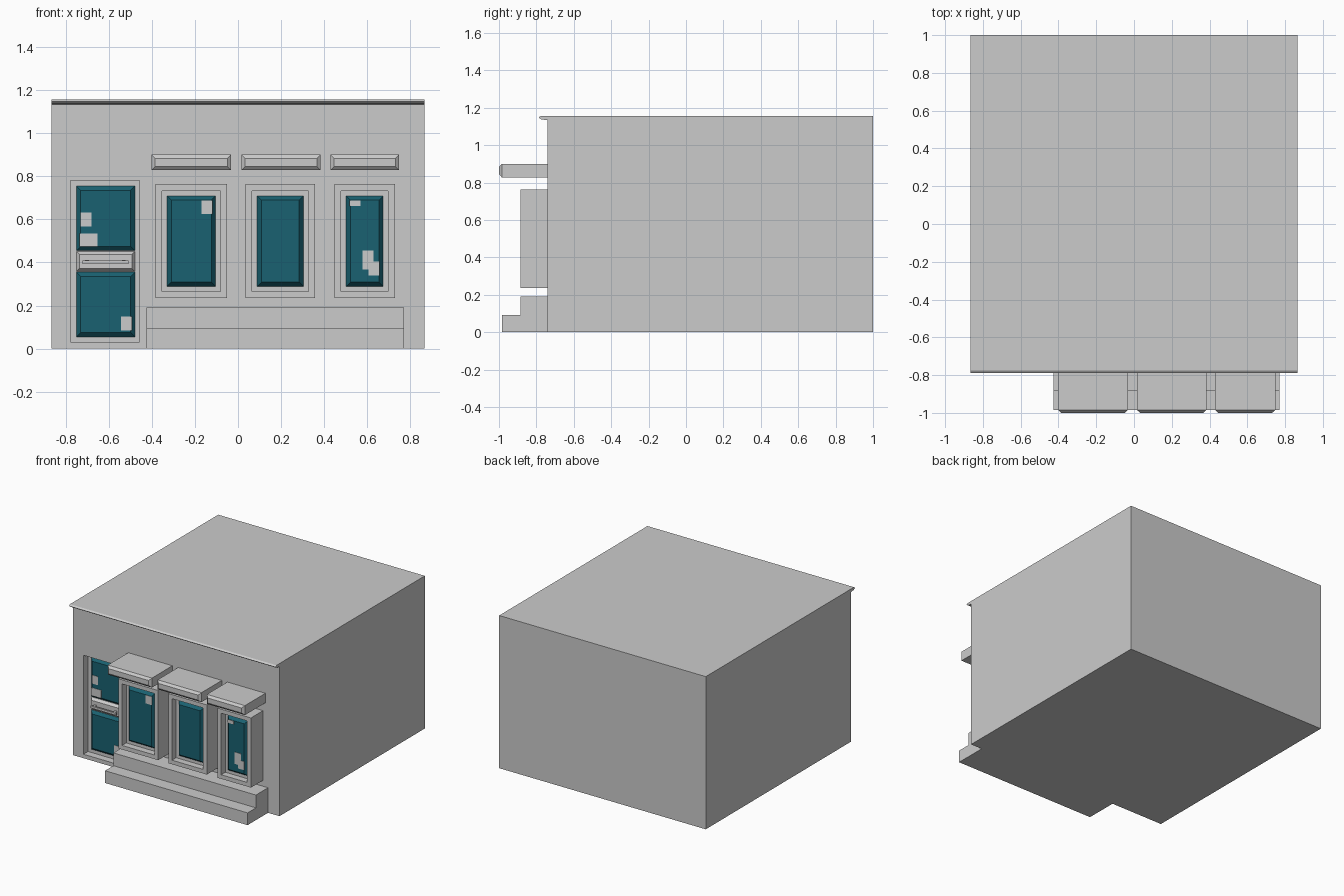
import bpy, bmesh

if "Cube" in bpy.data.objects:
    bpy.data.objects.remove(bpy.data.objects["Cube"])

glass_mat = bpy.data.materials.new("teal_glass")
glass_mat.diffuse_color = (0.01, 0.12, 0.165, 1)
glass_mat.use_nodes = True
glass_mat.node_tree.nodes["Principled BSDF"].inputs["Base Color"].default_value = glass_mat.diffuse_color


def finish(name, bm, mat=None):
    bmesh.ops.recalc_face_normals(bm, faces=bm.faces)
    mesh = bpy.data.meshes.new(name)
    bm.to_mesh(mesh)
    bm.free()
    if mat:
        mesh.materials.append(mat)
    obj = bpy.data.objects.new(name, mesh)
    bpy.context.collection.objects.link(obj)
    return obj


def inset(rect, t):
    x0, x1, z0, z1 = rect
    return (x0 + t, x1 - t, z0 + t, z1 - t)


def loft(name, rings, mat=None, back=False):
    """Bridge rectangles (x0, x1, z0, z1) placed at depths y, back to front."""
    bm = bmesh.new()
    loops = []
    for (x0, x1, z0, z1), y in rings:
        corners = ((x0, z0), (x1, z0), (x1, z1), (x0, z1))
        loops.append([bm.verts.new((x, y, z)) for x, z in corners])
    for a, b in zip(loops, loops[1:]):
        for i in range(4):
            j = (i + 1) % 4
            bm.faces.new((a[i], a[j], b[j], b[i]))
    bm.faces.new(loops[-1])
    if back:
        bm.faces.new(loops[0][::-1])
    return finish(name, bm, mat)


def extrude_profile(name, profile, x0, x1):
    """Extrude a (y, z) outline along x."""
    bm = bmesh.new()
    face = bm.faces.new([bm.verts.new((x0, y, z)) for y, z in profile])
    res = bmesh.ops.extrude_face_region(bm, geom=[face])
    verts = [v for v in res["geom"] if isinstance(v, bmesh.types.BMVert)]
    bmesh.ops.translate(bm, verts=verts, vec=(x1 - x0, 0, 0))
    return finish(name, bm)


def glass(name, rect, y, depth):
    loft(name, [(rect, y), (inset(rect, 0.02), y - depth)], glass_mat)


def patch(name, rect, y):
    loft(name, [(rect, y), (rect, y - 0.003)])


WALL, DOOR_Y, FRAME_Y, PANE_Y = -0.74, -0.685, -0.885, -0.835

# building block with the doorway sunk into its front wall
wall = (-0.866, 0.866, 0.0, 1.157)
doorway = (-0.777, -0.457, 0.03, 0.78)
loft("building", [(wall, 1.0), (wall, WALL), (doorway, WALL), (doorway, DOOR_Y)], back=True)

# roof edge moulding
extrude_profile("roof_trim", [(WALL, 1.157), (-0.775, 1.157), (-0.788, 1.148),
                              (-0.775, 1.138), (WALL, 1.133)], -0.866, 0.866)

# two steps below the windows
extrude_profile("front_steps", [(WALL, 0), (-0.985, 0), (-0.985, 0.093), (-0.885, 0.093),
                                (-0.885, 0.19), (WALL, 0.19)], -0.425, 0.77)

# windows: projecting frame, recessed pane
for i, (x0, x1) in enumerate([(-0.383, -0.05), (0.035, 0.358), (0.448, 0.728)], 1):
    outer = (x0, x1, 0.235, 0.763)
    hole = inset(outer, 0.031)
    loft(f"window_frame_{i}", [(outer, WALL), (outer, FRAME_Y), (hole, FRAME_Y), (hole, PANE_Y)])
    glass(f"window_glass_{i}", inset(outer, 0.054), PANE_Y, 0.025)

# awnings with chamfered front edges
for i, (x0, x1) in enumerate([(-0.402, -0.032), (0.016, 0.383), (0.429, 0.748)], 1):
    slab = (x0, x1, 0.828, 0.9)
    loft(f"awning_{i}", [(slab, WALL), (slab, -0.985), (inset(slab, 0.017), -1.0)], back=True)

# door panes and the rail between them
glass("door_glass_upper", (-0.75, -0.478, 0.455, 0.755), DOOR_Y, 0.02)
glass("door_glass_lower", (-0.75, -0.478, 0.055, 0.355), DOOR_Y, 0.02)
rail = (-0.75, -0.478, 0.358, 0.452)
loft("door_rail", [(rail, DOOR_Y), (inset(rail, 0.015), DOOR_Y - 0.02)])

# door handle on two mounts
bar = (-0.722, -0.508, 0.394, 0.41)
loft("door_handle", [(bar, -0.722), (bar, -0.735)], back=True)
for side, x in (("left", -0.7), ("right", -0.53)):
    mount = (x - 0.009, x + 0.009, 0.393, 0.411)
    loft(f"handle_mount_{side}", [(mount, -0.704), (mount, -0.723)])

# pale notices on the glass
for i, r in enumerate([(-0.73, -0.68, 0.567, 0.631), (-0.736, -0.652, 0.474, 0.535),
                       (-0.543, -0.492, 0.084, 0.149)], 1):
    patch(f"door_notice_{i}", r, DOOR_Y - 0.02)
for i, r in enumerate([(-0.17, -0.118, 0.625, 0.688), (0.518, 0.569, 0.663, 0.688),
                       (0.578, 0.629, 0.367, 0.456), (0.606, 0.657, 0.34, 0.405)], 1):
    patch(f"window_notice_{i}", r, PANE_Y - 0.025 - 0.0005 * i)
